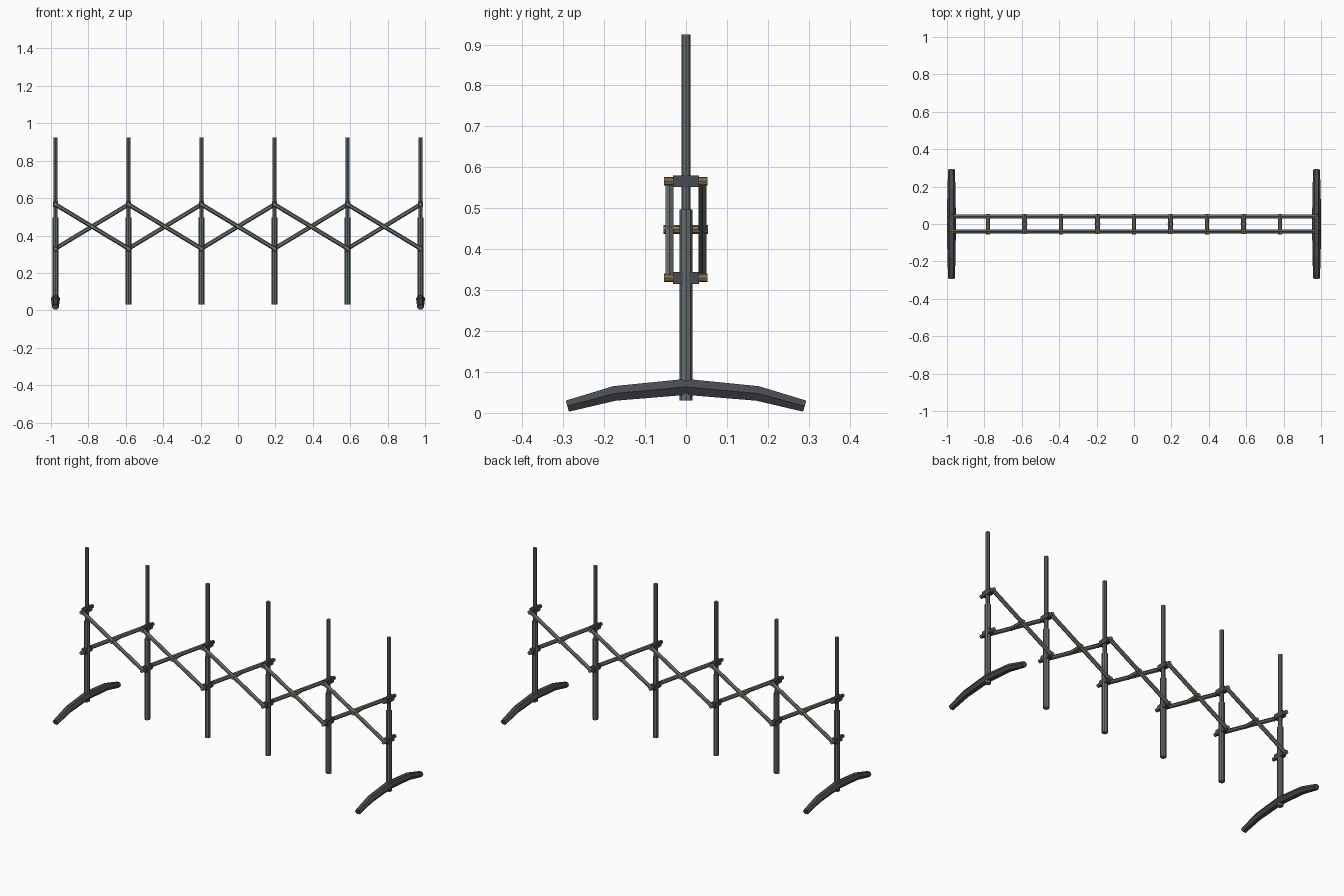
import bpy, bmesh, math
from mathutils import Vector

if "Cube" in bpy.data.objects:
    bpy.data.objects.remove(bpy.data.objects["Cube"])

def material(name, rgb):
    m = bpy.data.materials.new(name)
    m.diffuse_color = (*rgb, 1)
    m.use_nodes = True
    m.node_tree.nodes["Principled BSDF"].inputs["Base Color"].default_value = m.diffuse_color
    return m

STEEL = material("grey steel", (0.14, 0.16, 0.16))
DARK = material("dark plastic", (0.065, 0.07, 0.082))
BRONZE = material("bronze", (0.25, 0.17, 0.085))

def finish(name, bm, mat):
    bmesh.ops.recalc_face_normals(bm, faces=bm.faces[:])
    me = bpy.data.meshes.new(name)
    bm.to_mesh(me)
    bm.free()
    me.materials.append(mat)
    ob = bpy.data.objects.new(name, me)
    bpy.context.collection.objects.link(ob)
    return ob

def rod(name, a, b, r, sides, mat):
    """Straight faceted rod from a to b."""
    a, b = Vector(a), Vector(b)
    bm = bmesh.new()
    bmesh.ops.create_cone(bm, cap_ends=True, segments=sides, radius1=r, radius2=r, depth=(b - a).length)
    turn = (b - a).to_track_quat('Z', 'Y').to_matrix().to_4x4()
    turn.translation = (a + b) / 2
    bm.transform(turn)
    return finish(name, bm, mat)

def block(name, centre, size, mat):
    bm = bmesh.new()
    bmesh.ops.create_cube(bm, size=1)
    bmesh.ops.scale(bm, vec=size, verts=bm.verts)
    bmesh.ops.translate(bm, vec=centre, verts=bm.verts)
    return finish(name, bm, mat)

def foot(name, x):
    """Arched foot: hexagonal section swept along y, tapering to the tips."""
    half = [(0.29, 0.0165, 0.014, 0.018, -0.28), (0.175, 0.0475, 0.018, 0.022, -0.17),
            (0, 0.0635, 0.0195, 0.024, 0)]
    path = [(-y, z, h, w, -t) for y, z, h, w, t in half] + half[1::-1]
    bm = bmesh.new()
    rings = []
    for y, z, h, w, tilt in path:
        ring = []
        for k in range(6):
            a = k * math.pi / 3
            up = math.sin(a) / math.sin(math.pi / 3) * h
            ring.append(bm.verts.new((x + math.cos(a) * w, y - math.sin(tilt) * up, z + math.cos(tilt) * up)))
        rings.append(ring)
    for p, q in zip(rings, rings[1:]):
        for k in range(6):
            bm.faces.new((p[k], p[(k + 1) % 6], q[(k + 1) % 6], q[k]))
    bm.faces.new(rings[0])
    bm.faces.new(rings[-1])
    return finish(name, bm, DARK)

LOW, HIGH, SIDE = 0.33, 0.566, 0.04
xs = [-0.976 + i * 0.3904 for i in range(6)]

# Telescopic posts with a block and pivot pin at each joint
for i, x in enumerate(xs, 1):
    rod(f"lower_tube_{i}", (x, 0, 0.03), (x, 0, 0.497), 0.016, 8, STEEL)
    rod(f"upper_rod_{i}", (x, 0, 0.49), (x, 0, 0.925), 0.011, 8, STEEL)
    for label, z in (("lower", LOW), ("upper", HIGH)):
        block(f"{label}_block_{i}", (x, 0, z), (0.026, 0.064, 0.029), DARK)
        rod(f"{label}_pin_{i}", (x, -0.054, z), (x, 0.053, z), 0.0105, 8, BRONZE)

# Crossing bars: falling bars in front, rising bars behind, pinned at the middle
for i, (a, b) in enumerate(zip(xs, xs[1:]), 1):
    rod(f"front_bar_{i}", (a, -SIDE, HIGH), (b, -SIDE, LOW), 0.0115, 6, STEEL)
    rod(f"back_bar_{i}", (a, SIDE, LOW), (b, SIDE, HIGH), 0.0115, 6, STEEL)
    mid, z = (a + b) / 2, (LOW + HIGH) / 2
    rod(f"cross_pin_{i}", (mid, -0.055, z), (mid, 0.054, z), 0.0105, 8, BRONZE)

# Feet on the two end posts
foot("left_foot", xs[0])
foot("right_foot", xs[-1])
